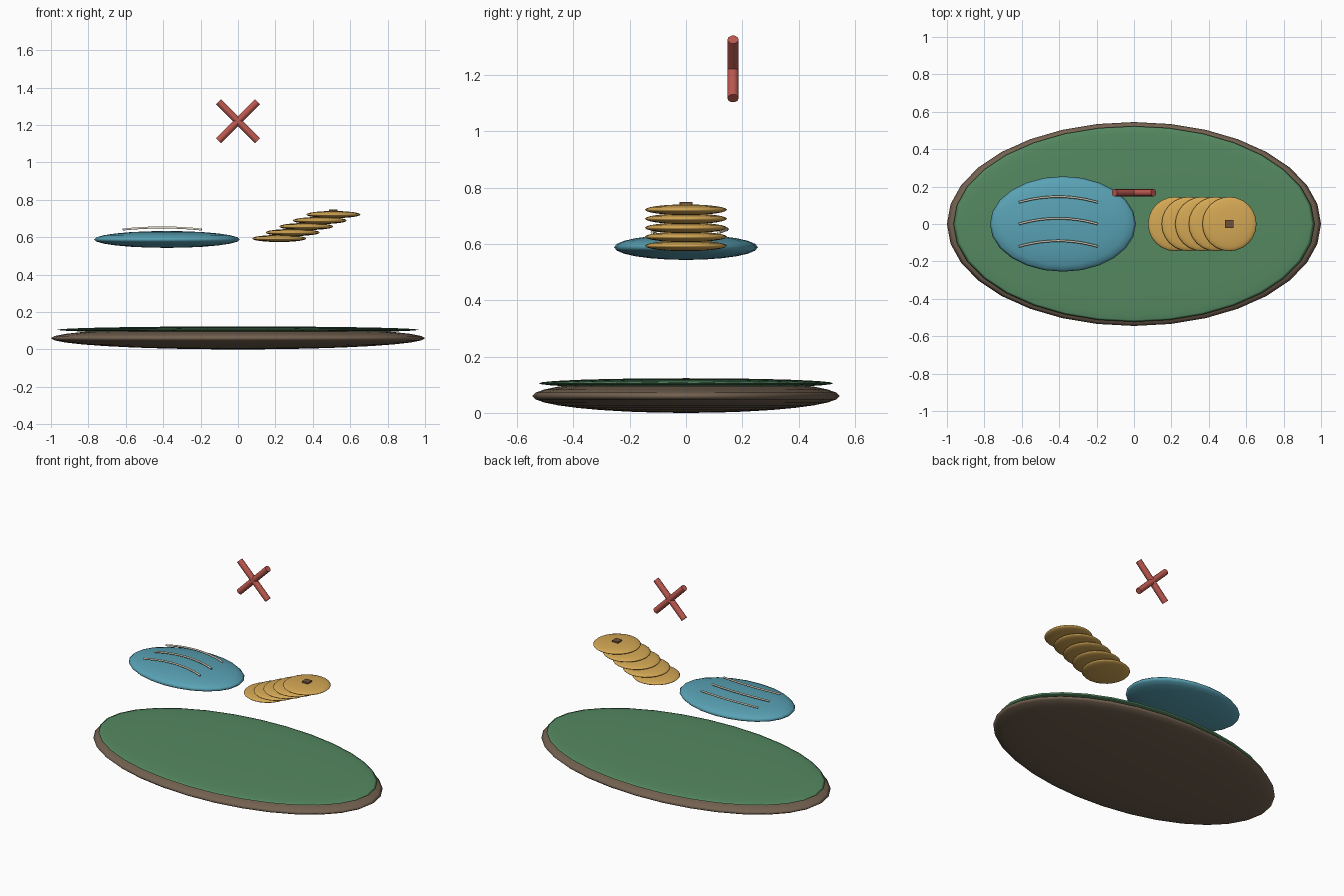
import bpy, math

if "Cube" in bpy.data.objects:
    bpy.data.objects.remove(bpy.data.objects["Cube"])


def material(name, rgb):
    m = bpy.data.materials.new(name)
    m.diffuse_color = (*rgb, 1)
    m.use_nodes = True
    m.node_tree.nodes["Principled BSDF"].inputs["Base Color"].default_value = m.diffuse_color
    return m


BROWN = material("brown", (0.17, 0.12, 0.08))
GREEN = material("green", (0.09, 0.25, 0.12))
BLUE = material("blue", (0.10, 0.36, 0.46))
GOLD = material("gold", (0.66, 0.39, 0.09))
RED = material("red", (0.51, 0.10, 0.08))
CREAM = material("cream", (0.80, 0.74, 0.60))
DARK = material("dark_brown", (0.16, 0.08, 0.04))


def finish(name, mat, smooth=None):
    ob = bpy.context.object
    ob.name = name
    ob.data.materials.append(mat)
    if smooth == "all":
        bpy.ops.object.shade_smooth()
    elif smooth == "angle":
        bpy.ops.object.shade_smooth_by_angle(angle=math.radians(50))
    return ob


def ellipsoid(name, loc, radii, mat, segs, rings):
    bpy.ops.mesh.primitive_uv_sphere_add(segments=segs, ring_count=rings, radius=1, location=loc)
    bpy.context.object.scale = radii
    bpy.ops.object.transform_apply(location=False, rotation=False, scale=True)
    return finish(name, mat, "all")


# Oval base and its covering
ellipsoid("base", (0, 0, 0.06), (1.0, 0.545, 0.06), BROWN, 32, 16)
ellipsoid("base_cover", (0, 0, 0.105), (0.965, 0.523, 0.018), GREEN, 32, 16)

# Blue oval with three thin arched stripes
ellipsoid("blue_oval", (-0.38, 0, 0.588), (0.39, 0.255, 0.045), BLUE, 24, 12)
for i, y in enumerate((-0.12, 0.0, 0.116)):
    cu = bpy.data.curves.new(f"stripe_{i + 1}", "CURVE")
    cu.dimensions = "3D"
    cu.bevel_depth = 0.006
    cu.bevel_resolution = 1
    cu.use_fill_caps = True
    sp = cu.splines.new("POLY")
    sp.points.add(12)
    for k, p in enumerate(sp.points):
        t = k / 6 - 1
        arch = 1 - t * t
        p.co = (-0.405 + 0.21 * t, y + 0.03 * arch, 0.641 + 0.011 * arch, 1)
    cu.materials.append(CREAM)
    bpy.context.collection.objects.link(bpy.data.objects.new(cu.name, cu))

# Staggered stack of rounded discs
for i in range(5):
    ellipsoid(f"disc_{i + 1}", (0.22 + 0.0725 * i, 0, 0.593 + 0.032 * i),
              (0.145, 0.145, 0.019), GOLD, 24, 12)

# Small block on the top disc
bpy.ops.mesh.primitive_cube_add(size=1, location=(0.51, 0, 0.738))
bpy.context.object.scale = (0.045, 0.045, 0.02)
bpy.ops.object.transform_apply(location=False, rotation=False, scale=True)
finish("top_block", DARK)

# Crossed rods floating above
for side, angle in (("a", 45), ("b", -45)):
    bpy.ops.mesh.primitive_cylinder_add(vertices=10, radius=0.02, depth=0.295,
                                        location=(0, 0.167, 1.221),
                                        rotation=(0, math.radians(angle), 0))
    finish(f"cross_rod_{side}", RED, "angle")
